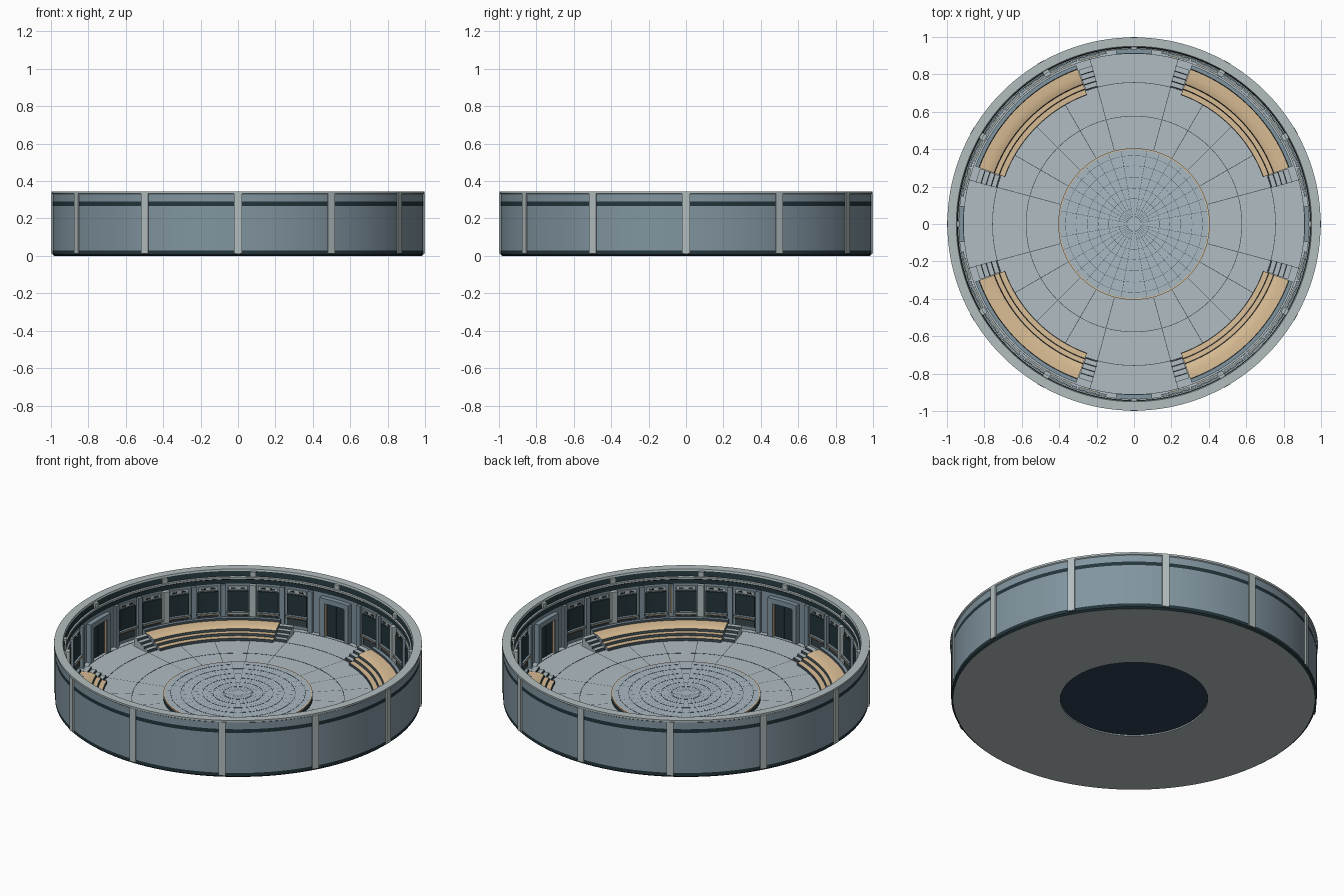
import bpy, bmesh
from math import cos, sin, radians, pi

cube = bpy.data.objects.get("Cube")
if cube:
    bpy.data.objects.remove(cube, do_unlink=True)


def material(name, red, green, blue):
    mat = bpy.data.materials.new(name)
    mat.use_nodes = True
    colour = (red, green, blue, 1)
    mat.diffuse_color = colour
    mat.node_tree.nodes["Principled BSDF"].inputs["Base Color"].default_value = colour
    return mat


pale = material("pale_stone", .45, .51, .52)
floor_grey = material("floor_grey", .44, .51, .54)
stage_blue = material("stage_blue_grey", .40, .48, .54)
wall_blue = material("wall_blue_grey", .22, .30, .35)
dark_teal = material("dark_teal", .017, .036, .044)
navy = material("dark_navy", .03, .05, .09)
tan = material("warm_tan", .70, .51, .30)
joint = material("joint_dark", .04, .06, .07)


def finish(name, bm, mats):
    """Turn a bmesh into a smooth shaded object with sharp edges kept."""
    bmesh.ops.remove_doubles(bm, verts=bm.verts, dist=1e-5)
    bmesh.ops.recalc_face_normals(bm, faces=bm.faces)
    mesh = bpy.data.meshes.new(name)
    bm.to_mesh(mesh)
    bm.free()
    for mat in mats:
        mesh.materials.append(mat)
    obj = bpy.data.objects.new(name, mesh)
    bpy.context.collection.objects.link(obj)
    bpy.ops.object.select_all(action='DESELECT')
    obj.select_set(True)
    bpy.context.view_layer.objects.active = obj
    bpy.ops.object.shade_smooth_by_angle(angle=radians(30))
    return obj


def sweep(bm, profile, indices, start, end, cap=0, closed=True):
    """Sweep an (r, z) profile round the z axis between two angles in degrees."""
    full = end - start >= 360
    steps = 144 if full else max(1, round((end - start) / 2.5))
    rings = []
    for i in range(steps if full else steps + 1):
        a = radians(start + (end - start) * i / steps)
        rings.append([bm.verts.new((r * cos(a), r * sin(a), z)) for r, z in profile])
    count = len(profile)
    for i in range(steps):
        here, there = rings[i], rings[(i + 1) % len(rings)]
        for j in range(count if closed else count - 1):
            k = (j + 1) % count
            face = bm.faces.new((here[j], here[k], there[k], there[j]))
            face.material_index = indices[j]
    if not full:
        for ring in (rings[0], rings[-1]):
            bm.faces.new(ring).material_index = cap


def lathe(name, pieces, closed=True):
    """pieces: (r, z, material of the segment that starts there)."""
    mats = list(dict.fromkeys(p[2] for p in pieces))
    bm = bmesh.new()
    sweep(bm, [p[:2] for p in pieces], [mats.index(p[2]) for p in pieces], 0, 360,
          closed=closed)
    return finish(name, bm, mats)


def arcs(name, mat, r0, r1, z0, z1, centres, width):
    """Curved blocks of one size at several angles."""
    bm = bmesh.new()
    box = [(r0, z0), (r1, z0), (r1, z1), (r0, z1)]
    for c in centres:
        sweep(bm, box, [0] * 4, c - width / 2, c + width / 2)
    return finish(name, bm, [mat])


def swept_parts(name, pieces, spans, end_mat):
    mats = list(dict.fromkeys([end_mat] + [p[2] for p in pieces]))
    bm = bmesh.new()
    for start, end in spans:
        sweep(bm, [p[:2] for p in pieces], [mats.index(p[2]) for p in pieces], start, end)
    return finish(name, bm, mats)


FLOOR, STAGE = .015, .045
quarters = range(0, 360, 90)

# Round shell: underside, outer wall, rim, inner wall and floor in one section
lathe("arena_shell", [
    (.40, 0, pale), (.982, 0, dark_teal), (.992, .008, dark_teal),
    (.992, .028, wall_blue), (.992, .268, dark_teal), (.992, .29, wall_blue),
    (.992, .33, pale), (.998, .334, pale), (.998, .345, pale),
    (.95, .345, pale), (.947, .335, dark_teal), (.942, .305, pale),
    (.935, .302, pale), (.935, .292, dark_teal), (.94, .288, dark_teal),
    (.94, .262, wall_blue), (.94, FLOOR, floor_grey), (.40, FLOOR, floor_grey)])

# Outer ribs every thirty degrees
arcs("outer_rib", pale, .985, 1, .014, .334, range(0, 360, 30), 2.3)

# Central stage with a warm edge ring
lathe("stage", [(0, .006, navy), (.398, .006, dark_teal), (.405, FLOOR, dark_teal),
                (.405, STAGE - .006, tan), (.405, STAGE, tan),
                (.398, STAGE, stage_blue), (0, STAGE, stage_blue)], closed=False)


# Thin joint lines on floor and stage
def ring_lines(name, radii, z, width):
    bm = bmesh.new()
    for r in radii:
        box = [(r, z), (r + width, z), (r + width, z + .001), (r, z + .001)]
        sweep(bm, box, [0] * 4, 0, 360)
    finish(name, bm, [joint])


def spoke_lines(name, angles, r0, r1, z, width):
    bm = bmesh.new()
    for deg in angles:
        a = radians(deg)
        dx, dy = -sin(a) * width / 2, cos(a) * width / 2
        bm.faces.new([bm.verts.new((r * cos(a) + s * dx, r * sin(a) + s * dy, z))
                      for r, s in ((r0, -1), (r1, -1), (r1, 1), (r0, 1))])
    finish(name, bm, [joint])


ring_lines("floor_ring_joint", (.575, .755, .91), FLOOR, .003)
ring_lines("stage_ring_joint", (.08, .135, .19, .25, .31, .365), STAGE, .0015)
spoke_lines("floor_spoke_joint", [a for a in range(0, 360, 15) if a % 90],
            .41, .93, FLOOR + .001, .003)
spoke_lines("stage_spoke_joint", range(0, 360, 10), .03, .395, STAGE + .001, .0015)

# Curved stepped benches, one per quarter
bench = [(.735, FLOOR, joint), (.737, .03, tan), (.765, .031, joint),
         (.769, .045, tan), (.793, .046, joint), (.797, .059, tan),
         (.815, .066, tan), (.84, .07, tan), (.88, .071, joint),
         (.883, .082, wall_blue), (.903, .082, wall_blue), (.903, FLOOR, wall_blue)]
swept_parts("bench", bench, [(q + 20, q + 70) for q in quarters], wall_blue)

# Small stairs at both bench ends
stair = []
for i in range(4):
    r, low = .76 + i * .028, FLOOR + i * .013
    stair += [(r, low, joint), (r + .003, low + .013, floor_grey)]
stair += [(.875, FLOOR + .052, wall_blue), (.875, FLOOR, wall_blue)]
swept_parts("bench_stairs", stair,
            [(q + s, q + s + 5) for q in quarters for s in (14.8, 70.2)], floor_grey)

# Inner wall bays: dark screens, dividers, ledges and vents
bays = [q + s for q in quarters for s in range(15, 80, 10)]
dividers = [q + s for q in quarters for s in range(10, 90, 10)]
arcs("wall_screen", dark_teal, .932, .941, .1, .22, bays, 7)
arcs("screen_sill", wall_blue, .922, .941, .085, .097, bays, 7.6)
arcs("sill_strip", tan, .918, .923, .088, .092, bays, 7)
arcs("lower_panel", joint, .934, .941, .035, .075, bays, 7)
arcs("upper_panel", pale, .932, .941, .228, .25, bays, 6.5)
arcs("upper_vent", dark_teal, .929, .934, .235, .243,
     [b + s for b in bays for s in (-1.6, 1.6)], 1.6)
arcs("wall_divider", wall_blue, .922, .941, FLOOR, .262,
     [d for d in dividers if d % 30], 1.6)
ribs = [d for d in dividers if d % 30 == 0]
arcs("inner_rib", pale, .915, .941, FLOOR, .262, ribs, 2.2)
arcs("rim_bracket", pale, .932, .95, .306, .335, range(0, 360, 30), 2)
arcs("accent_light", tan, .914, .93, .1, .26, [310], .6)

# Doors at the four compass points
arcs("door_panel", dark_teal, .93, .941, FLOOR, .215, quarters, 8)
arcs("door_seam", joint, .926, .931, FLOOR, .215, quarters, .3)
arcs("door_trim", tan, .918, .935, FLOOR, .215,
     [q + s for q in quarters for s in (-3.9, 3.9)], .35)
arcs("door_jamb", wall_blue, .912, .941, FLOOR, .245,
     [q + s for q in quarters for s in (-5, 5)], 1.9)
arcs("door_lintel", wall_blue, .912, .941, .215, .245, quarters, 8.2)
